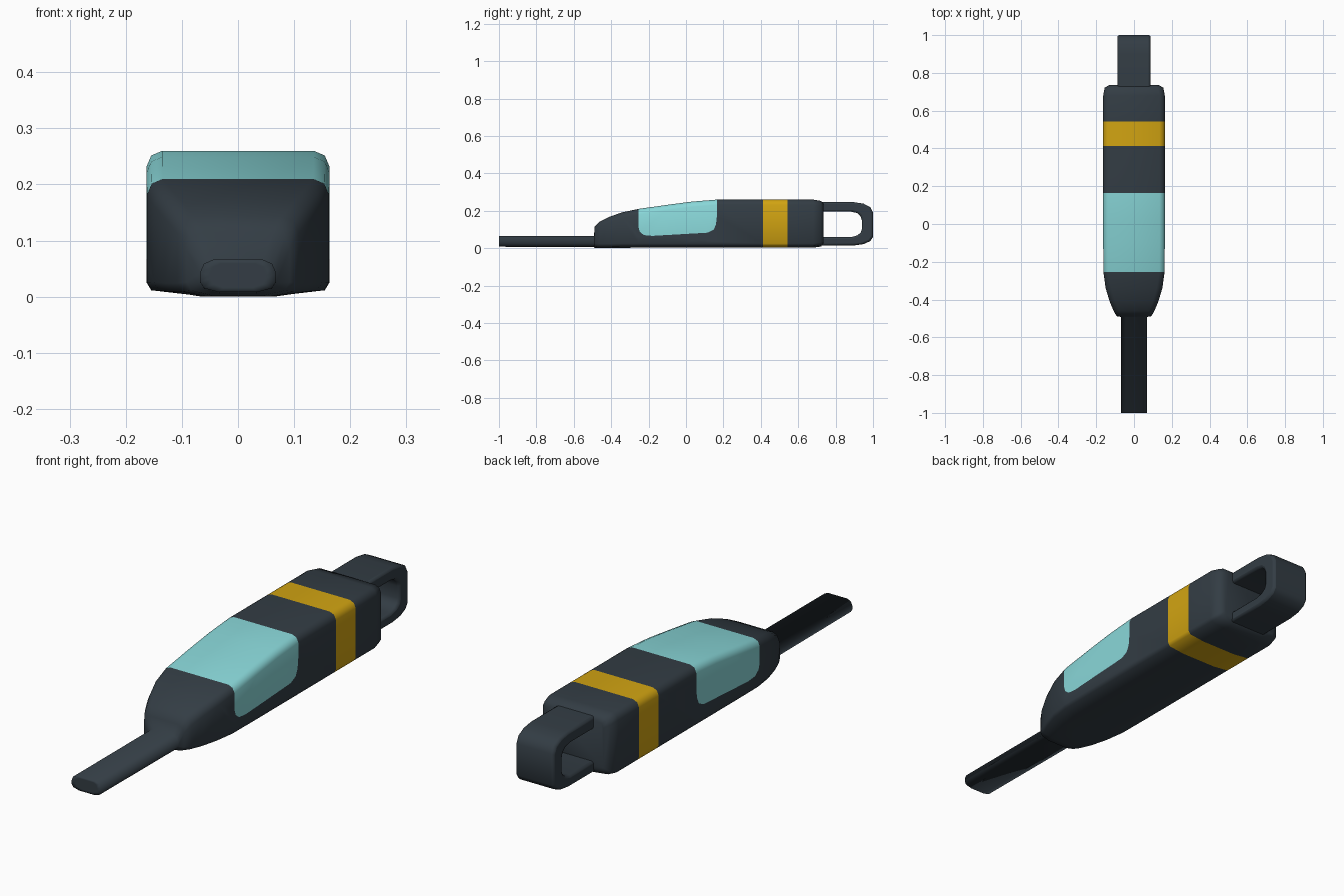
import bpy, bmesh
from mathutils import Vector

cube = bpy.data.objects.get("Cube")
if cube:
    bpy.data.objects.remove(cube, do_unlink=True)


def material(name, rgb):
    m = bpy.data.materials.new(name)
    m.use_nodes = True
    m.diffuse_color = (*rgb, 1)
    m.node_tree.nodes["Principled BSDF"].inputs["Base Color"].default_value = (*rgb, 1)
    return m


DARK = material("charcoal", (0.033, 0.046, 0.058))
CYAN = material("pale_cyan", (0.25, 0.68, 0.69))
GOLD = material("golden_yellow", (0.64, 0.37, 0.006))


def finish(bm, name, mats):
    bmesh.ops.recalc_face_normals(bm, faces=bm.faces)
    mesh = bpy.data.meshes.new(name)
    bm.to_mesh(mesh)
    bm.free()
    for m in mats:
        mesh.materials.append(m)
    mesh.polygons.foreach_set("use_smooth", [True] * len(mesh.polygons))
    obj = bpy.data.objects.new(name, mesh)
    bpy.context.collection.objects.link(obj)
    return obj


def section(bm, y, w, z0, z1, r):
    """Rounded cross-section with a slightly bowed underside."""
    half = [(w * 0.5, z0), (w - r * 0.3, z0 + r * 0.3), (w, z0 + r * 0.8),
            (w, z1 - r), (w - r * 0.3, z1 - r * 0.3), (w - r, z1)]
    loop = half + [(-x, z) for x, z in reversed(half)]
    return [bm.verts.new((x, y, z)) for x, z in loop]


# Body and probe: one smooth loft of (y, half width, bottom, top, corner radius)
stations = [
    (-1.0, 0.05, 0.016, 0.059, 0.02),
    (-1.0, 0.068, 0.008, 0.066, 0.024),
    (-0.492, 0.068, 0.006, 0.066, 0.024),
    (-0.488, 0.092, 0.002, 0.115, 0.03),
    (-0.46, 0.108, 0.0, 0.143, 0.03),
    (-0.41, 0.129, 0.0, 0.168, 0.03),
    (-0.34, 0.15, 0.002, 0.192, 0.03),
    (-0.255, 0.162, 0.003, 0.21, 0.028),
    (-0.1, 0.163, 0.003, 0.232, 0.028),
    (0.03, 0.163, 0.003, 0.249, 0.028),
    (0.165, 0.163, 0.003, 0.26, 0.028),
    (0.413, 0.163, 0.003, 0.26, 0.028),
    (0.543, 0.163, 0.003, 0.26, 0.028),
    (0.68, 0.163, 0.003, 0.26, 0.028),
    (0.722, 0.155, 0.009, 0.253, 0.028),
    (0.735, 0.132, 0.025, 0.237, 0.025),
]
bm = bmesh.new()
rings = [section(bm, *s) for s in stations]
for a, b in zip(rings, rings[1:]):
    for i in range(len(a)):
        j = (i + 1) % len(a)
        bm.faces.new((a[i], a[j], b[j], b[i]))
bm.faces.new(rings[0])
bm.faces.new(rings[-1])

# Grip panel: cut its rounded lower outline into both sides
outline = [(-0.255, 0.115), (-0.247, 0.088), (-0.225, 0.07), (-0.18, 0.066),
           (0.115, 0.083), (0.147, 0.098), (0.16, 0.125), (0.165, 0.17)]
cuts = []
for (y0, z0), (y1, z1) in zip(outline, outline[1:]):
    cuts.append((Vector((0, y0, z0)), Vector((0, z0 - z1, y1 - y0)).normalized()))


def in_span(f, lo, hi):
    return lo < f.calc_center_median().y < hi


for co, no in cuts:
    faces = [f for f in bm.faces if in_span(f, -0.255, 0.165)
             and abs(f.normal.x) >= 0]
    geom = {e for f in faces for e in f.edges} | {v for f in faces for v in f.verts}
    bmesh.ops.bisect_plane(bm, geom=faces + list(geom), dist=1e-5,
                           plane_co=co, plane_no=no)

# Paint the grip panel and the band by position
for f in bm.faces:
    c = f.calc_center_median()
    if in_span(f, 0.413, 0.543):
        f.material_index = 2
    elif in_span(f, -0.255, 0.165) and all((c - co).dot(no) > 0 for co, no in cuts):
        f.material_index = 1
finish(bm, "body_and_probe", [DARK, CYAN, GOLD])

# Hanging loop: a U-shaped strip seen from the side, extruded across x
outer = [(0.69, 0.246), (0.9, 0.246), (0.95, 0.238), (0.985, 0.22), (1.0, 0.19),
         (1.0, 0.06), (0.985, 0.038), (0.95, 0.022), (0.9, 0.015), (0.69, 0.015)]
inner = [(0.69, 0.195), (0.885, 0.195), (0.915, 0.188), (0.933, 0.172), (0.94, 0.15),
         (0.94, 0.1), (0.933, 0.082), (0.915, 0.068), (0.885, 0.06), (0.69, 0.06)]
bm = bmesh.new()
o = [bm.verts.new((-0.088, y, z)) for y, z in outer]
n = [bm.verts.new((-0.088, y, z)) for y, z in inner]
strip = [bm.faces.new((o[i], o[i + 1], n[i + 1], n[i])) for i in range(len(o) - 1)]
side = bmesh.ops.extrude_face_region(bm, geom=strip)
moved = [v for v in side["geom"] if isinstance(v, bmesh.types.BMVert)]
bmesh.ops.translate(bm, verts=moved, vec=(0.176, 0, 0))
loop = finish(bm, "hanging_loop", [DARK])
bevel = loop.modifiers.new("soft_edges", 'BEVEL')
bevel.width = 0.01
bevel.segments = 2
bevel.limit_method = 'ANGLE'
bevel.angle_limit = 1.0
bpy.ops.object.select_all(action='DESELECT')
loop.select_set(True)
bpy.context.view_layer.objects.active = loop
bpy.ops.object.shade_smooth_by_angle(angle=0.8)
